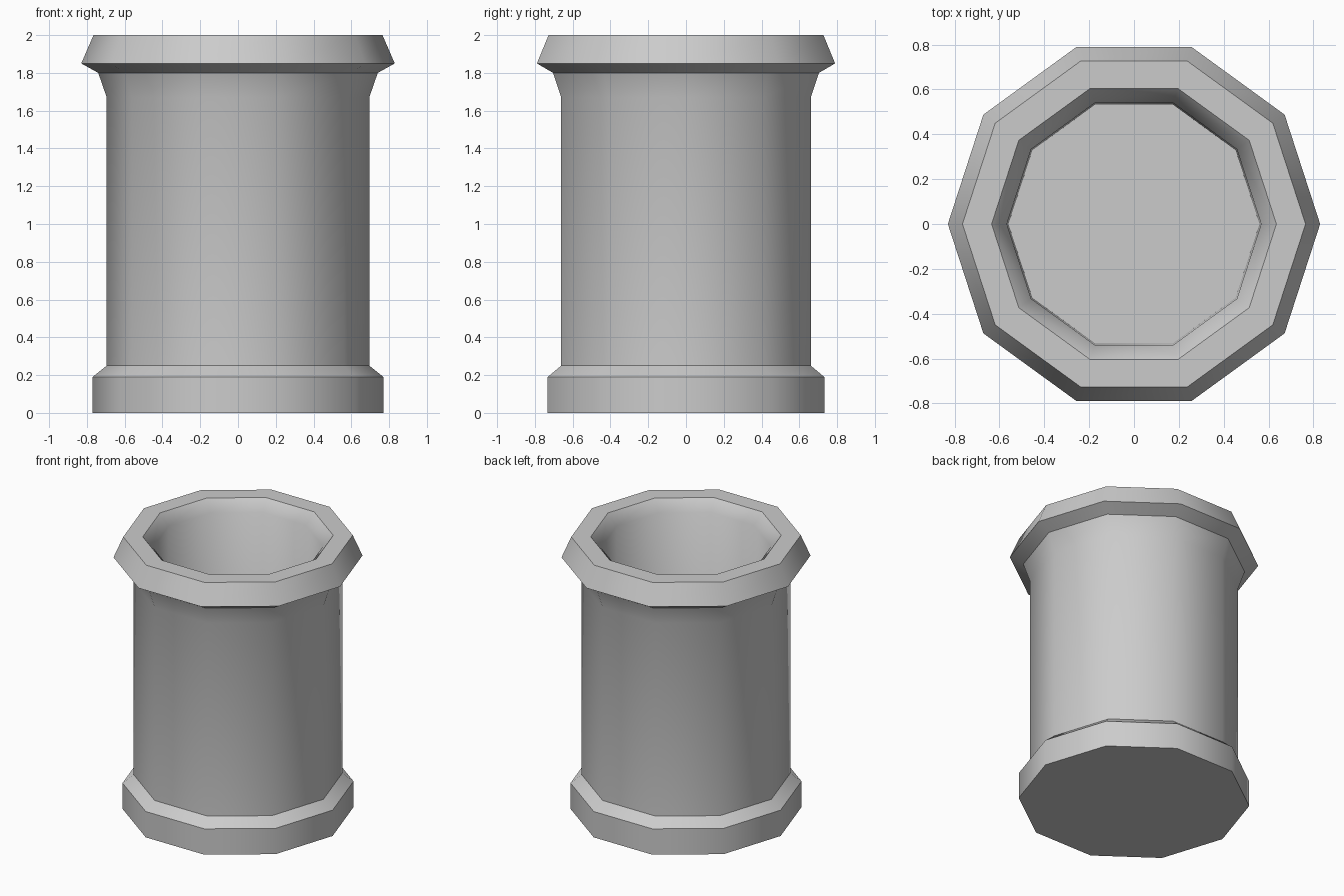
import bpy, bmesh
from math import cos, sin, pi, radians

if "Cube" in bpy.data.objects:
    bpy.data.objects.remove(bpy.data.objects["Cube"])

SIDES = 10

# Closed wall section (radius, height): base, shaft, flare, lip, hollow inside
profile = [(0.77, 0.0), (0.77, 0.19), (0.695, 0.25), (0.695, 1.67),
           (0.74, 1.80), (0.83, 1.85), (0.765, 2.0), (0.635, 2.0),
           (0.567, 1.92), (0.56, 0.06)]


def lathe(name, section):
    bm = bmesh.new()
    rings = [[bm.verts.new((r * cos(2 * pi * i / SIDES), r * sin(2 * pi * i / SIDES), z))
              for i in range(SIDES)] for r, z in section]
    for a, b in zip(rings, rings[1:]):
        for i in range(SIDES):
            j = (i + 1) % SIDES
            bm.faces.new((a[i], a[j], b[j], b[i]))
    # underside and inner floor
    bm.faces.new(rings[0][::-1])
    bm.faces.new(rings[-1])
    bmesh.ops.recalc_face_normals(bm, faces=bm.faces)
    mesh = bpy.data.meshes.new(name)
    bm.to_mesh(mesh)
    bm.free()
    obj = bpy.data.objects.new(name, mesh)
    bpy.context.collection.objects.link(obj)
    return obj


# Ten-sided hollow pot, smooth around but sharp at the mouldings
pot = lathe("pot", profile)
bpy.context.view_layer.objects.active = pot
pot.select_set(True)
bpy.ops.object.shade_smooth_by_angle(angle=radians(40))
